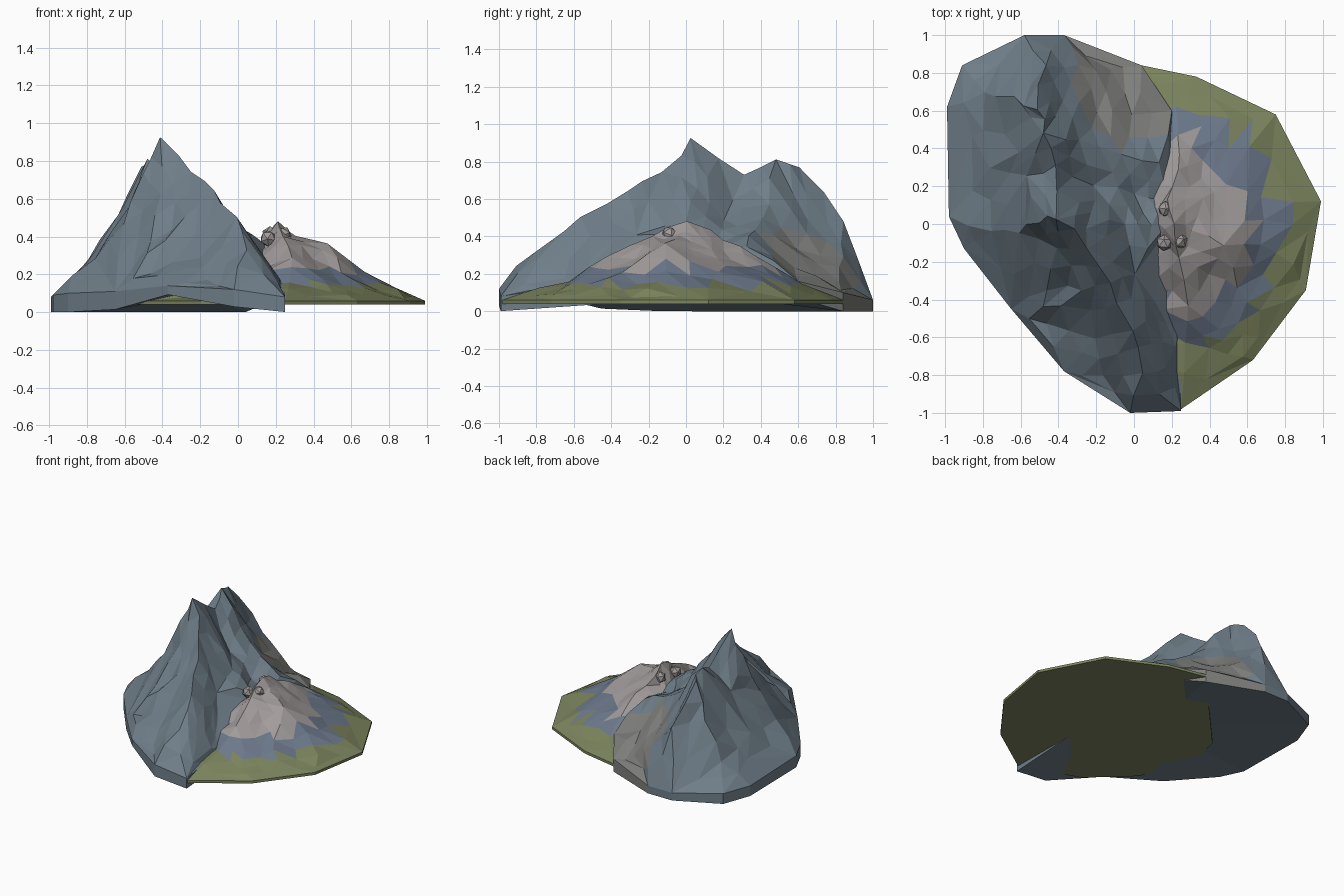
import bpy, bmesh, math, random
from mathutils import Vector
from mathutils.geometry import delaunay_2d_cdt

if "Cube" in bpy.data.objects:
    bpy.data.objects.remove(bpy.data.objects["Cube"])

random.seed(4)


def material(name, rgb):
    m = bpy.data.materials.new(name)
    m.diffuse_color = (*rgb, 1)
    m.use_nodes = True
    m.node_tree.nodes["Principled BSDF"].inputs["Base Color"].default_value = m.diffuse_color
    return m


SLATE = material("slate", (0.16, 0.21, 0.25))
TAUPE = material("taupe", (0.21, 0.21, 0.20))
GRASS = material("grass", (0.20, 0.23, 0.11))
BLUE = material("blue_rock", (0.15, 0.19, 0.26))
STONE = material("pale_stone", (0.36, 0.33, 0.33))


def landform(name, rim, chains, bottom, centre, jitter, mats, pick):
    """Triangulate a rim and ridge chains, roughen, then close with a skirt and base."""
    pts, edges = [], []

    def index(p):
        if p not in pts:
            pts.append(p)
        return pts.index(p)

    for chain in [rim + rim[:1]] + chains:
        ids = [index(p) for p in chain]
        edges += list(zip(ids, ids[1:]))
    vs, _, fs, orig, _, _ = delaunay_2d_cdt(
        [Vector(p[:2]) for p in pts], edges, [], 0, 1e-5)
    bm = bmesh.new()
    verts = [bm.verts.new((v.x, v.y, pts[o[0]][2] if o else 0.1)) for v, o in zip(vs, orig)]
    for f in fs:
        bm.faces.new([verts[i] for i in f])
    corners = set(verts)

    # rough facets: split the inner edges and shake the new points
    bmesh.ops.subdivide_edges(bm, edges=[e for e in bm.edges if not e.is_boundary],
                              cuts=1, use_grid_fill=True)
    bmesh.ops.triangulate(bm, faces=bm.faces[:])
    for v in bm.verts:
        if v not in corners and not v.is_boundary:
            v.co += Vector([random.uniform(-jitter, jitter) for _ in range(3)])
    bm.normal_update()
    for f in bm.faces:
        f.material_index = pick(f.calc_center_median())

    # skirt and underside
    border = [e for e in bm.edges if e.is_boundary]
    new = bmesh.ops.extrude_edge_only(bm, edges=border)["geom"]
    for v in new:
        if isinstance(v, bmesh.types.BMVert):
            v.co.z = bottom(v.co.x, v.co.y)
    hub = bm.verts.new(centre)
    for e in [g for g in new if isinstance(g, bmesh.types.BMEdge) and g.is_boundary]:
        bm.faces.new((e.verts[0], e.verts[1], hub))
    bmesh.ops.recalc_face_normals(bm, faces=bm.faces[:])
    me = bpy.data.meshes.new(name)
    bm.to_mesh(me)
    bm.free()
    for m in mats:
        me.materials.append(m)
    ob = bpy.data.objects.new(name, me)
    bpy.context.collection.objects.link(ob)
    return ob


# Twin-peaked mountain
A, B = (-.40, .04, .93), (-.43, .30, .72)
C, D = (-.47, .48, .82), (-.50, .62, .78)
mountain_rim = [(-.99, .62, .08), (-.91, .84, .08), (-.58, 1, .06), (-.37, 1, .06),
                (.04, .84, .10), (.20, .60, .16), (.235, 0, .24), (.24, -.55, .16),
                (.25, -.99, .08), (-.02, -1, .12), (-.37, -.78, .14), (-.65, -.45, .11),
                (-.90, -.13, .10), (-.98, .04, .09)]
mountain_ridges = [
    [A, B, C, D, (-.48, .83, .47)],                                          # crest
    [A, (-.26, -.12, .75), (-.13, -.32, .63), (-.02, -.55, .50), (.04, -.79, .34)],
    [A, (-.50, .02, .72), (-.62, -.05, .47), (-.77, -.04, .27)],             # west spur
    [A, (-.24, .06, .66), (-.05, .0, .48), (.10, -.02, .40)],                # east spur
    [B, (-.20, .20, .50), (.0, .16, .36), (.15, .14, .30)],                  # east gully
    [C, (-.28, .44, .58), (-.06, .36, .44), (.13, .31, .36)],                # second east spur
    [(-.36, .66, .48), (-.20, .60, .34), (.0, .58, .25)],                    # north-east foot
    [D, (-.64, .66, .50), (-.80, .68, .26)],                                 # north-west spur
    [(-.56, .24, .56), (-.76, .28, .31)],                                    # west face
    [(-.42, -.12, .64), (-.46, -.34, .38), (-.48, -.52, .22)],               # south face
    [(-.26, -.34, .50), (-.20, -.60, .30), (-.18, -.80, .18)],
    [(.02, -.25, .42), (.12, -.50, .30), (.17, -.75, .22)],                  # south-east face
    [(-.28, .84, .28), (-.12, .80, .16)],
]


def mountain_bottom(x, y):
    if x > .0 and -.8 < y < .8:
        return .07
    return .10 * math.exp(-((x + .3) / .25) ** 2) if y < 0 else 0


landform("mountain", mountain_rim, mountain_ridges, mountain_bottom, (-.2, 0, .10), .018,
         [SLATE, TAUPE],
         lambda c: int(c.y > .42 and c.x > -.30 and c.z < .43 and c.x + c.y < .95))

# Low hill with a rocky top and a grassy foot
rim_xy = [(.25, -.98), (.63, -.72), (.91, -.35), (.99, .12), (.75, .58), (.33, .78), (.04, .84),
          (-.25, .50), (-.60, .15), (-.66, -.10), (-.50, -.54), (-.20, -.82)]
hill_rim = [(x, y, .06) for x, y in rim_xy]
T = (.21, .0, .47)
hill_ridges = [
    [T, (.25, -.19, .41), (.28, -.42, .28), (.28, -.62, .17)],               # south spur
    [T, (.31, -.03, .39), (.47, -.11, .35), (.68, -.10, .20), (.83, -.22, .11)],
    [T, (.19, .12, .43), (.23, .28, .36), (.24, .48, .24), (.22, .62, .15)],  # north spur
    [(.36, .13, .32), (.50, .22, .25), (.68, .14, .18)],
    [(.36, .34, .24), (.50, .55, .14)],
    [(.40, -.28, .29), (.56, -.33, .20), (.66, -.47, .13)],
    [(.46, -.55, .17), (.50, -.68, .11)],
    [(.14, -.07, .34), (.10, -.30, .25), (.0, -.5, .13)],                    # hollow by the mountain
    [(.10, .10, .32), (-.02, .25, .2)],
]


def hill_zone(c):
    z = c.z + random.uniform(-.015, .015)
    return 0 if z < .145 else 1 if z < .225 else 2


landform("hill", hill_rim, hill_ridges, lambda x, y: .04, (.15, 0, .04), .014,
         [GRASS, BLUE, STONE], hill_zone)

# Small boulders round the hill top
for i, (x, y, z) in enumerate([(.17, .08, .41), (.16, -.10, .39), (.24, -.09, .41)]):
    bpy.ops.mesh.primitive_ico_sphere_add(subdivisions=1, radius=.045, location=(x, y, z),
                                          rotation=(i, 2 * i, .5))
    rock = bpy.context.object
    rock.name = f"boulder_{i + 1}"
    rock.data.materials.append(STONE)
